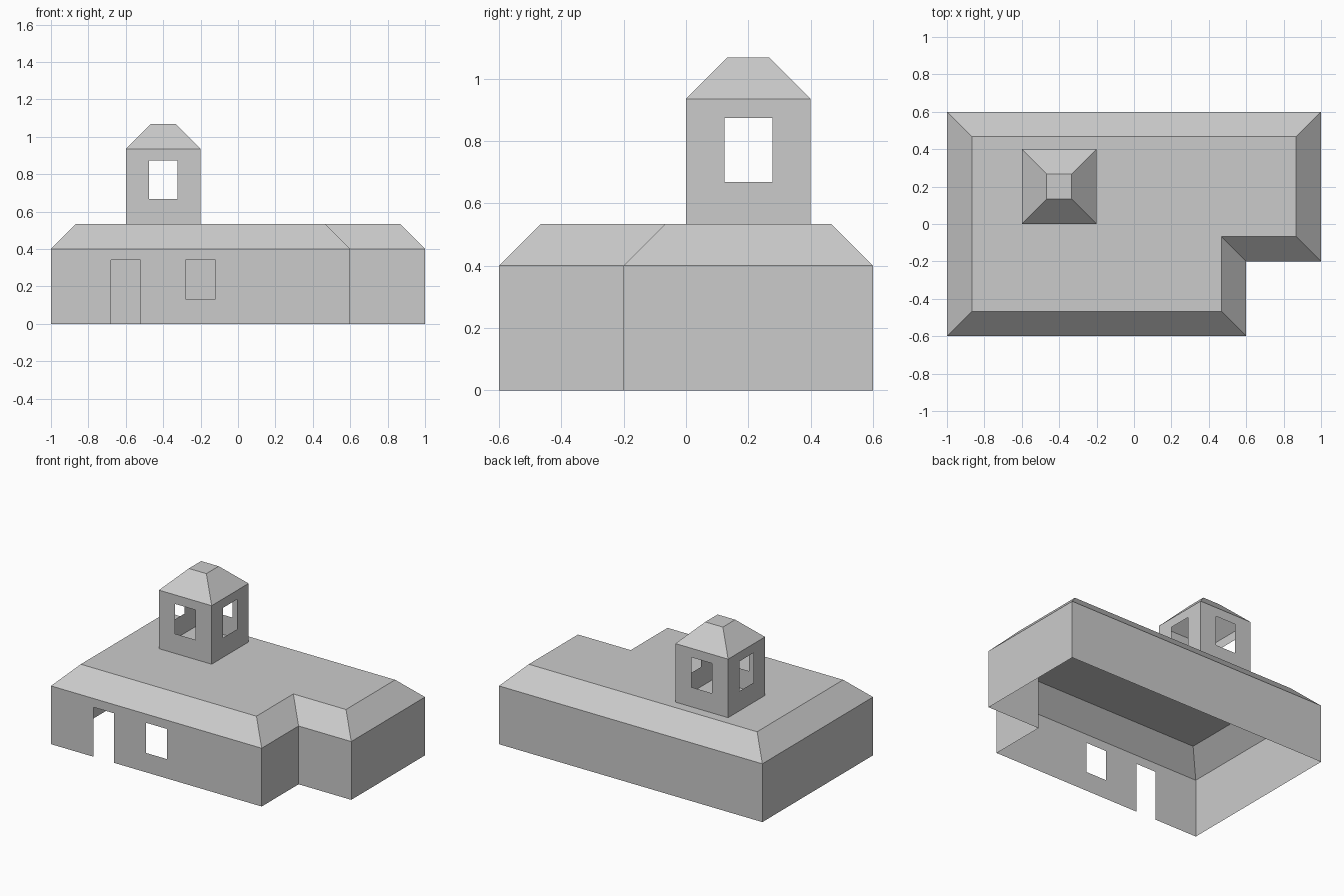
import bpy, bmesh
from mathutils import Vector

if "Cube" in bpy.data.objects:
    bpy.data.objects.remove(bpy.data.objects["Cube"])


def finish(name, bm):
    bmesh.ops.remove_doubles(bm, verts=bm.verts, dist=1e-5)
    mesh = bpy.data.meshes.new(name)
    bm.to_mesh(mesh)
    bm.free()
    bpy.context.collection.objects.link(bpy.data.objects.new(name, mesh))


def walls(name, outline, z0, z1, openings):
    """Thin walls along a counter-clockwise outline.
    openings: {side index: [(start, end, bottom, top), ...]}, measured along the side."""
    bm = bmesh.new()
    for i, a in enumerate(outline):
        a, b = Vector(a), Vector(outline[(i + 1) % len(outline)])
        length, direction = (b - a).length, (b - a).normalized()
        holes = openings.get(i, [])
        us = sorted({0, length, *(u for h in holes for u in h[:2])})
        zs = sorted({z0, z1, *(z for h in holes for z in h[2:])})
        for u, v in zip(us, us[1:]):
            for s, t in zip(zs, zs[1:]):
                mu, mz = (u + v) / 2, (s + t) / 2
                if any(h[0] < mu < h[1] and h[2] < mz < h[3] for h in holes):
                    continue
                bm.faces.new([bm.verts.new((*(a + direction * d), z))
                              for d, z in ((u, s), (v, s), (v, t), (u, t))])
    finish(name, bm)


def roof(name, outline, z, rise):
    """Flat-topped hip roof: the outline moved inward and up by rise."""
    bm = bmesh.new()
    n = len(outline)
    pts = [Vector(p) for p in outline]
    low = [bm.verts.new((*p, z)) for p in pts]
    high = []
    for i, p in enumerate(pts):
        d0 = (p - pts[i - 1]).normalized()
        d1 = (pts[(i + 1) % n] - p).normalized()
        # inward normals of both right-angled sides
        inset = Vector((-d0.y - d1.y, d0.x + d1.x)) * rise
        high.append(bm.verts.new((*(p + inset), z + rise)))
    for i in range(n):
        j = (i + 1) % n
        bm.faces.new((low[i], low[j], high[j], high[i]))
    bm.faces.new(high)
    finish(name, bm)


RISE = 0.1333

# Main L-shaped house with door and window in the front
house = [(-1, -0.6), (0.6, -0.6), (0.6, -0.2), (1, -0.2), (1, 0.6), (-1, 0.6)]
walls("house_walls", house, 0, 0.4,
      {0: [(0.322, 0.478, 0, 0.34), (0.72, 0.88, 0.133, 0.34)]})
roof("house_roof", house, 0.4, RISE)

# Square tower with a window on each side
tower = [(-0.6, 0), (-0.2, 0), (-0.2, 0.4), (-0.6, 0.4)]
window = (0.123, 0.277, 0.668, 0.873)
walls("tower_walls", tower, 0.4 + RISE, 0.935, {i: [window] for i in range(4)})
roof("tower_roof", tower, 0.935, RISE)
